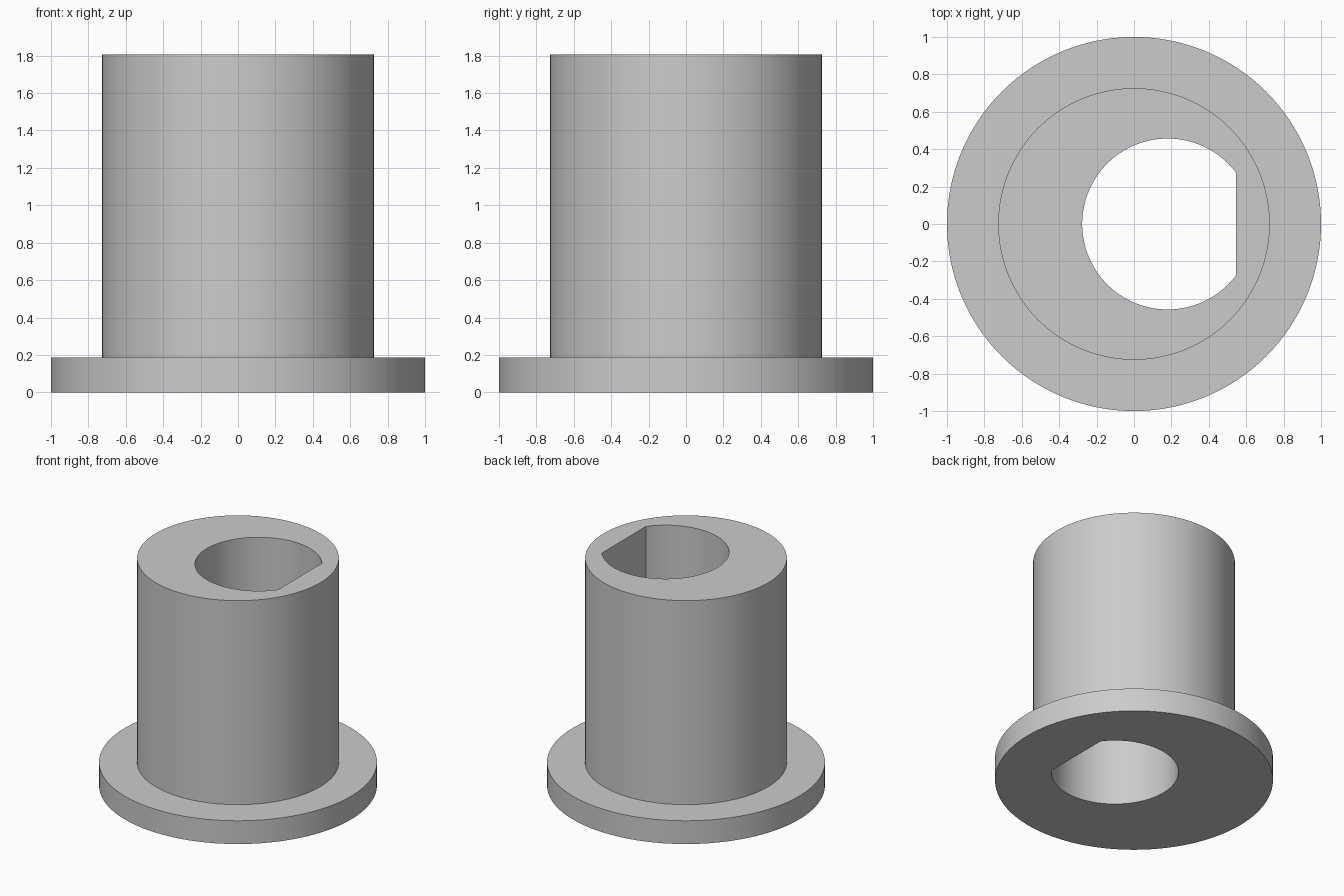
import bpy, bmesh, math

cube = bpy.data.objects.get("Cube")
if cube:
    bpy.data.objects.remove(cube, do_unlink=True)

SEGMENTS = 128
HEIGHT = 1.805
FLANGE_RADIUS, FLANGE_TOP = 1.0, 0.185
BODY_RADIUS = 0.726
BORE_X, BORE_RADIUS, FLAT_X = 0.18, 0.457, 0.545

GREY = (0.6, 0.6, 0.6, 1)
grey = bpy.data.materials.new("plain grey")
grey.use_nodes = True
grey.diffuse_color = GREY
grey.node_tree.nodes["Principled BSDF"].inputs["Base Color"].default_value = GREY


def make_object(name, bm):
    bmesh.ops.recalc_face_normals(bm, faces=bm.faces)
    mesh = bpy.data.meshes.new(name)
    bm.to_mesh(mesh)
    bm.free()
    mesh.materials.append(grey)
    obj = bpy.data.objects.new(name, mesh)
    bpy.context.collection.objects.link(obj)
    return obj


def arc(radius, start, end, count, x=0):
    """Evenly spaced points on an arc, both ends included."""
    angles = [start + (end - start) * i / (count - 1) for i in range(count)]
    return [(x + radius * math.cos(a), radius * math.sin(a)) for a in angles]


# Flanged sleeve: stacked rings with closed ends
bm = bmesh.new()
rings = []
for radius, z in ((FLANGE_RADIUS, 0), (FLANGE_RADIUS, FLANGE_TOP),
                  (BODY_RADIUS, FLANGE_TOP), (BODY_RADIUS, HEIGHT)):
    circle = arc(radius, 0, math.tau, SEGMENTS + 1)[:-1]
    rings.append([bm.verts.new((x, y, z)) for x, y in circle])
for low, high in zip(rings, rings[1:]):
    for i in range(SEGMENTS):
        j = (i + 1) % SEGMENTS
        bm.faces.new((low[i], low[j], high[j], high[i]))
bm.faces.new(rings[0])
bm.faces.new(rings[-1])
sleeve = make_object("flanged_sleeve", bm)

# Off-centre D-shaped bore cutter: an arc closed by its flat
half = math.acos((FLAT_X - BORE_X) / BORE_RADIUS)
bm = bmesh.new()
outline = arc(BORE_RADIUS, half, math.tau - half, 100, BORE_X)
base = bm.faces.new([bm.verts.new((x, y, -0.2)) for x, y in outline])
extruded = bmesh.ops.extrude_face_region(bm, geom=[base])["geom"]
top = [v for v in extruded if isinstance(v, bmesh.types.BMVert)]
bmesh.ops.translate(bm, verts=top, vec=(0, 0, HEIGHT + 0.4))
cutter = make_object("bore_cutter", bm)
cutter.hide_render = True

# Cut the bore through and remove the cutter
cut = sleeve.modifiers.new("bore", "BOOLEAN")
cut.operation = "DIFFERENCE"
cut.solver = "EXACT"
cut.object = cutter
bpy.ops.object.select_all(action="DESELECT")
sleeve.select_set(True)
bpy.context.view_layer.objects.active = sleeve
bpy.ops.object.modifier_apply(modifier=cut.name)
bpy.data.objects.remove(cutter, do_unlink=True)

bpy.ops.object.shade_smooth_by_angle(angle=math.radians(30))
